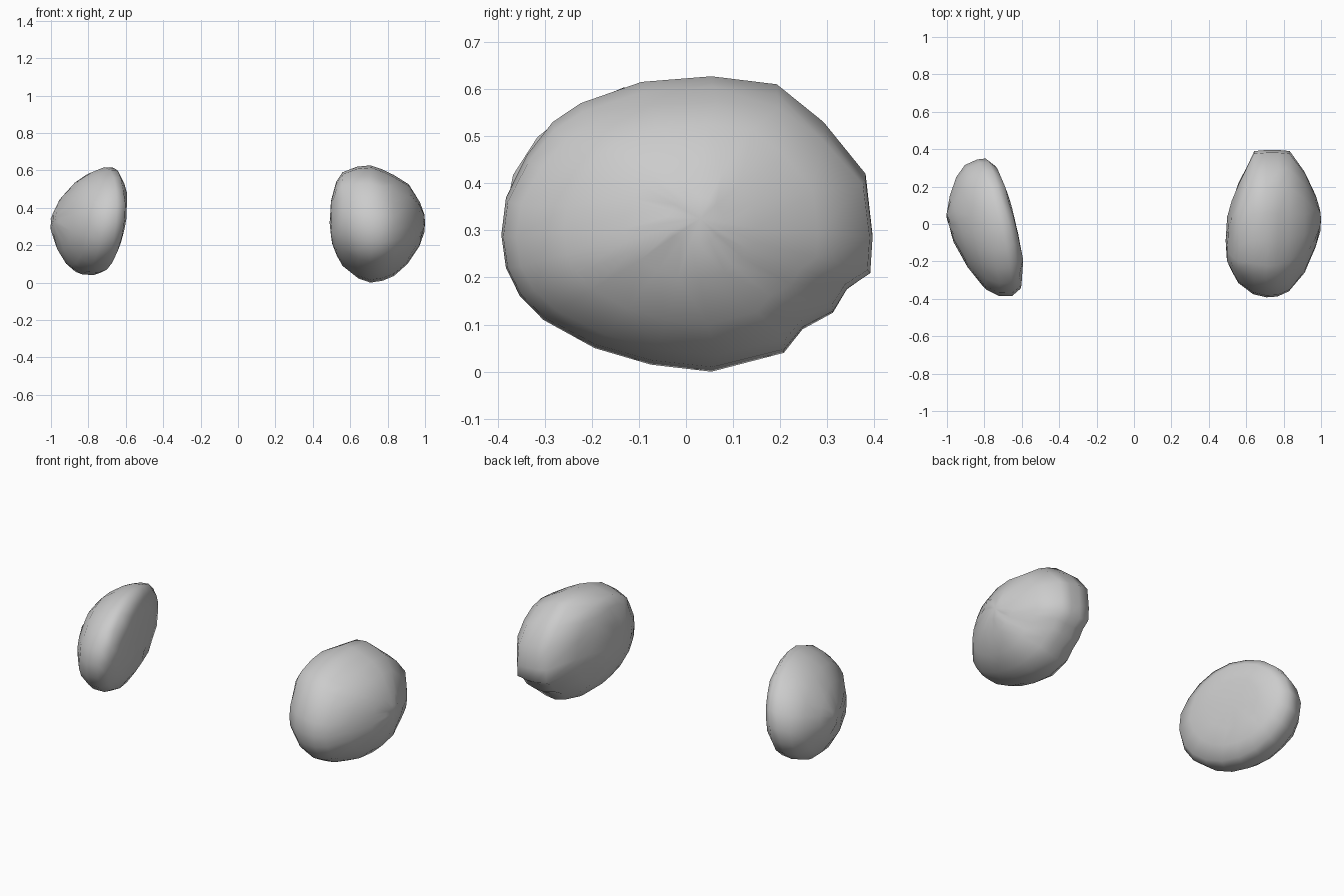
import bpy, bmesh, math, random

if "Cube" in bpy.data.objects:
    bpy.data.objects.remove(bpy.data.objects["Cube"])

random.seed(4)

# Side outline (y, z) of the chipped right pebble
CHIPPED = [(-.40, .29), (-.39, .37), (-.345, .46), (-.29, .53), (-.23, .57), (-.10, .615),
           (.05, .627), (.19, .61), (.29, .53), (.38, .42), (.395, .29), (.39, .21),
           (.34, .175), (.31, .125), (.245, .09), (.205, .04), (.05, .0), (-.08, .015),
           (-.20, .05), (-.31, .11), (-.36, .16), (-.39, .22)]


def normalise(points):
    ys, zs = [p[0] for p in points], [p[1] for p in points]
    fit = lambda v, a: 2 * (v - min(a)) / (max(a) - min(a)) - 1
    return [(fit(y, ys), fit(z, zs)) for y, z in points]


def pebble(name, outline, stations, poles, shear_y=0, shear_z=0):
    """Loft an outline through stations (x, y0, y1, z0, z1), closed by two pole points."""
    bm = bmesh.new()

    def vert(u, y, z, wobble=0):
        x = u + shear_y * y + shear_z * (z - .33) + random.uniform(-wobble, wobble)
        return bm.verts.new((x, y, z))

    rings = []
    for u, y0, y1, z0, z1 in stations:
        rings.append([vert(u, (y0 + y1) / 2 + a * (y1 - y0) / 2,
                           (z0 + z1) / 2 + b * (z1 - z0) / 2, .004) for a, b in outline])
    n = len(outline)
    for r, s in zip(rings, rings[1:]):
        for i in range(n):
            j = (i + 1) % n
            bm.faces.new((r[i], r[j], s[j], s[i]))
    for ring, pole in ((rings[0], poles[0]), (rings[-1], poles[1])):
        tip = vert(*pole)
        for i in range(n):
            bm.faces.new((ring[i], ring[(i + 1) % n], tip))
    bmesh.ops.recalc_face_normals(bm, faces=bm.faces)
    for f in bm.faces:
        f.smooth = True
    mesh = bpy.data.meshes.new(name)
    bm.to_mesh(mesh)
    bm.free()
    obj = bpy.data.objects.new(name, mesh)
    bpy.context.collection.objects.link(obj)
    return obj


# Thick pebble on the right
pebble("right_pebble", normalise(CHIPPED), [
    (.50, -.20, .04, .21, .45),
    (.525, -.26, .13, .145, .54),
    (.56, -.315, .22, .09, .59),
    (.64, -.375, .39, .022, .62),
    (.71, -.392, .396, .0, .627),
    (.77, -.388, .396, .01, .605),
    (.83, -.36, .39, .035, .575),
    (.91, -.26, .28, .10, .525),
    (.97, -.13, .15, .195, .43),
    (.993, -.04, .08, .27, .37)],
    ((.49, -.09, .32), (1.0, .03, .325)))

# Thin leaning pebble on the left, with a nearly flat inner face
oval = [(math.cos(2 * math.pi * i / 20), math.sin(2 * math.pi * i / 20)) for i in range(20)]
pebble("left_pebble", oval, [
    (-.985, -.10, .06, .27, .38),
    (-.945, -.24, .15, .17, .47),
    (-.884, -.35, .25, .09, .545),
    (-.82, -.385, .315, .045, .59),
    (-.75, -.385, .345, .04, .617),
    (-.70, -.345, .35, .055, .615),
    (-.66, -.24, .31, .12, .57),
    (-.647, -.12, .20, .21, .48)],
    ((-.99, -.01, .325), (-.642, .04, .35)), shear_y=-.26, shear_z=.1)
